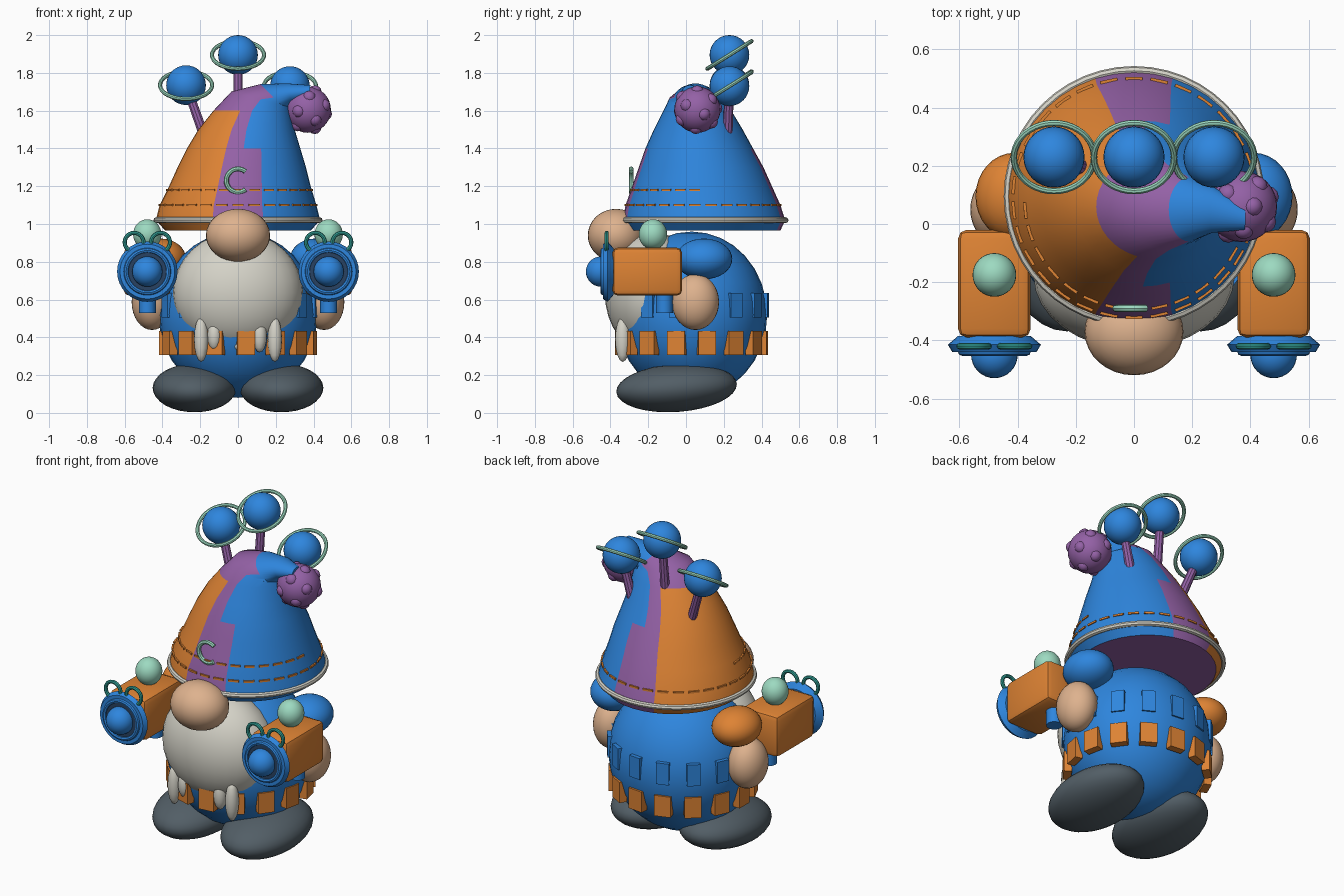
import bpy, bmesh, math
from math import sin, cos, pi, radians
from mathutils import Matrix, Vector

if "Cube" in bpy.data.objects:
    bpy.data.objects.remove(bpy.data.objects["Cube"])


def material(name, rgb):
    m = bpy.data.materials.new(name)
    m.diffuse_color = [(c / 255 / 12.92 if c < 11 else ((c / 255 + 0.055) / 1.055) ** 2.4) for c in rgb] + [1]
    m.use_nodes = True
    m.node_tree.nodes["Principled BSDF"].inputs["Base Color"].default_value = m.diffuse_color
    return m


BLUE = material("blue", (46, 134, 222))
ORANGE = material("orange", (222, 131, 52))
PURPLE = material("purple", (148, 97, 166))
MINT = material("mint", (157, 218, 193))
TEAL = material("teal", (50, 160, 150))
WHITE = material("off white", (213, 211, 200))
SKIN = material("skin", (222, 178, 142))
GRAY = material("slate gray", (82, 94, 102))
NAVY = material("navy", (40, 66, 98))


def finish(name, bm, *mats):
    """Turn a bmesh into a smooth shaded object with sharp edges kept."""
    bmesh.ops.recalc_face_normals(bm, faces=bm.faces)
    me = bpy.data.meshes.new(name)
    bm.to_mesh(me)
    bm.free()
    for m in mats:
        me.materials.append(m)
    ob = bpy.data.objects.new(name, me)
    bpy.context.collection.objects.link(ob)
    bpy.ops.object.select_all(action='DESELECT')
    ob.select_set(True)
    bpy.context.view_layer.objects.active = ob
    bpy.ops.object.shade_smooth_by_angle(angle=radians(35))
    return ob


def ball(name, mat, loc, radii, rot=0, seg=32):
    bm = bmesh.new()
    mx = Matrix.Translation(loc) @ Matrix.Rotation(rot, 4, 'X') @ Matrix.Diagonal((*radii, 1))
    bmesh.ops.create_uvsphere(bm, u_segments=seg, v_segments=seg // 2, radius=1, matrix=mx)
    return finish(name, bm, mat)


def rod(name, mat, p, q, r1, r2, seg=16):
    p, q = Vector(p), Vector(q)
    bm = bmesh.new()
    mx = Matrix.Translation((p + q) / 2) @ (q - p).to_track_quat('Z', 'Y').to_matrix().to_4x4()
    bmesh.ops.create_cone(bm, cap_ends=True, segments=seg, radius1=r1, radius2=r2,
                          depth=(q - p).length, matrix=mx)
    return finish(name, bm, mat)


def ring(name, mat, loc, major, minor, rot=0, start=0, end=360, n=40, k=8):
    """Full or partial torus lying flat, then tipped about x."""
    bm = bmesh.new()
    full = end - start == 360
    rows = []
    for i in range(n if full else n + 1):
        a = radians(start + (end - start) * i / n)
        rows.append([bm.verts.new(((major + minor * cos(b)) * cos(a), (major + minor * cos(b)) * sin(a),
                                   minor * sin(b))) for b in (2 * pi * j / k for j in range(k))])
    for i in range(n):
        r, s = rows[i], rows[(i + 1) % len(rows)]
        for j in range(k):
            bm.faces.new((r[j], s[j], s[(j + 1) % k], r[(j + 1) % k]))
    if not full:
        bm.faces.new(rows[0])
        bm.faces.new(rows[-1])
    bm.transform(Matrix.Translation(loc) @ Matrix.Rotation(rot, 4, 'X'))
    return finish(name, bm, mat)


def tiles(name, mat, center, rx, ry, angles, size):
    """Small boxes placed around an upright ellipse; angle 0 is the front."""
    bm = bmesh.new()
    for d in angles:
        a = radians(d)
        pos = Vector(center) + Vector((rx * sin(a), -ry * cos(a), 0))
        bmesh.ops.create_cube(bm, size=1, matrix=Matrix.Translation(pos) @ Matrix.Rotation(a, 4, 'Z')
                              @ Matrix.Diagonal((*size, 1)))
    return finish(name, bm, mat)


# Body, with belt patches and raised pockets
ball("body", BLUE, (0, 0.03, 0.52), (0.42, 0.40, 0.44))
around = [i * 24 + 6 for i in range(15)]
tiles("belt_patches", ORANGE, (0, 0.03, 0.37), 0.395, 0.38, around, (0.095, 0.045, 0.125))
tiles("pockets", BLUE, (0, 0.03, 0.57), 0.413, 0.394, around, (0.075, 0.025, 0.13))

# Beard with hanging strands, and nose
ball("beard", WHITE, (0, -0.18, 0.635), (0.345, 0.25, 0.325))
for x, z, h in ((-0.195, 0.39, 0.12), (0.195, 0.39, 0.12), (-0.125, 0.41, 0.08), (0.115, 0.41, 0.09)):
    ball("beard_strand", WHITE, (x, -0.335, z), (0.038, 0.04, h), seg=16)
rod("beard_tip", WHITE, (0, -0.21, 0.19), (0, -0.25, 0.40), 0.012, 0.07)
ball("beard_bead", WHITE, (0, -0.335, 0.35), (0.018, 0.018, 0.018), seg=12)
ball("nose", SKIN, (0, -0.37, 0.94), (0.17, 0.15, 0.14))

# Hat: stacked rings (centre x, y, z, radius x, radius y, tilt) bending over to the tip
HAT = [(0, .1, .965, .385, .40, 0), (0, .095, 1.02, .435, .43, 0), (0, .09, 1.1, .415, .41, 0),
       (.01, .085, 1.2, .375, .37, 0), (.02, .08, 1.3, .34, .33, 0), (.03, .07, 1.4, .30, .285, 0),
       (.045, .065, 1.5, .255, .235, 0), (.075, .06, 1.6, .205, .18, 0), (.12, .055, 1.66, .16, .145, 15),
       (.19, .05, 1.67, .10, .11, 45), (.27, .05, 1.69, .055, .08, 80), (.38, .02, 1.70, .035, .04, 95)]
N = 40
bm = bmesh.new()
rows = []
for cx, cy, cz, rx, ry, t in HAT:
    t = radians(t)
    rows.append([bm.verts.new((cx + rx * sin(a) * cos(t), cy - ry * cos(a), cz - rx * sin(a) * sin(t)))
                 for a in (2 * pi * j / N for j in range(N))])
for i in range(len(rows) - 1):
    for j in range(N):
        f = bm.faces.new((rows[i][j], rows[i][(j + 1) % N], rows[i + 1][(j + 1) % N], rows[i + 1][j]))
        d = (j + 0.5) * 360 / N
        left = d > 180
        stripe = min(d, abs(d - 180), 360 - d) < 18
        if i >= 9:
            f.material_index = 0
        elif i >= 7:
            f.material_index = 2 if left else 0
        elif i >= 5:
            f.material_index = (2 if stripe else 1) if left else 0
        else:
            f.material_index = 2 if stripe else (1 if left else 0)
bm.faces.new(rows[0]).material_index = 2
bm.faces.new(rows[-1]).material_index = 0
finish("hat", bm, BLUE, ORANGE, PURPLE)
ring("hat_trim", WHITE, (0, 0.095, 1.02), 0.432, 0.016, n=48)
tiles("lower_stitches", ORANGE, (0, 0.09, 1.10), 0.415, 0.41, range(0, 360, 12), (0.06, 0.012, 0.011))
tiles("upper_stitches", ORANGE, (0.008, 0.086, 1.18), 0.383, 0.378, range(-84, 85, 12), (0.055, 0.012, 0.011))
ring("crescent_charm", MINT, (0, -0.29, 1.23), 0.062, 0.013, pi / 2, 50, 310, 20)

# Pompom with bumps spread evenly over it
POM = Vector((0.37, 0.06, 1.605))
ball("pompom", PURPLE, POM, (0.122, 0.122, 0.122))
for i in range(14):
    z = 1 - (2 * i + 1) / 14
    a = i * 2.4
    w = math.sqrt(1 - z * z)
    ball("pompom_bump", PURPLE, POM + 0.1 * Vector((w * cos(a), w * sin(a), z)), (0.036,) * 3, seg=12)

# Three ringed planets on stalks
for x, z, base in ((-0.275, 1.735, (-0.17, 0.19, 1.44)), (0, 1.895, (0, 0.2, 1.58)),
                   (0.275, 1.73, (0.21, 0.22, 1.48))):
    ball("planet", BLUE, (x, 0.23, z), (0.105,) * 3)
    ring("planet_ring", MINT, (x, 0.23, z), 0.138, 0.011, radians(32))
    rod("planet_stalk", PURPLE, base, (x, 0.23, z), 0.027, 0.024, 10)

# Limbs and blasters, one set per side
for s, sleeve in ((-1, ORANGE), (1, BLUE)):
    ball("shoe", GRAY, (s * 0.23, -0.05, 0.132), (0.222, 0.32, 0.127), radians(4))
    ball("sleeve", sleeve, (s * 0.41, 0.095, 0.815), (0.135, 0.15, 0.108))
    ball("hand", SKIN, (s * 0.455, 0.05, 0.587), (0.108, 0.125, 0.148))

    # Blaster case with chamfered edges
    x = s * 0.48
    bm = bmesh.new()
    bmesh.ops.create_cube(bm, size=1, matrix=Matrix.Translation((x, -0.205, 0.748))
                          @ Matrix.Diagonal((0.25, 0.37, 0.255, 1)))
    bmesh.ops.bevel(bm, geom=bm.edges[:], offset=0.03, segments=2, affect='EDGES', profile=0.5)
    finish("blaster_case", bm, ORANGE)
    ball("blaster_dome", MINT, (x, -0.175, 0.945), (0.075, 0.075, 0.08))
    rod("blaster_grip", BLUE, (x, -0.115, 0.53), (x, -0.115, 0.66), 0.045, 0.045, 12)

    # Flared muzzle, its dark well and the glowing ball
    rod("muzzle_back", BLUE, (x, -0.385, 0.748), (x, -0.415, 0.748), 0.125, 0.16, 32)
    rod("muzzle_front", BLUE, (x, -0.415, 0.748), (x, -0.44, 0.748), 0.16, 0.145, 32)
    ring("muzzle_rim", BLUE, (x, -0.44, 0.748), 0.112, 0.013, pi / 2)
    rod("muzzle_well", NAVY, (x, -0.435, 0.748), (x, -0.444, 0.748), 0.105, 0.105, 32)
    ball("muzzle_ball", BLUE, (x, -0.45, 0.748), (0.08,) * 3)
    for o in (-0.07, 0.07):
        ring("muzzle_loop", TEAL, (x + o, -0.42, 0.903), 0.05, 0.011, pi / 2, n=24)
